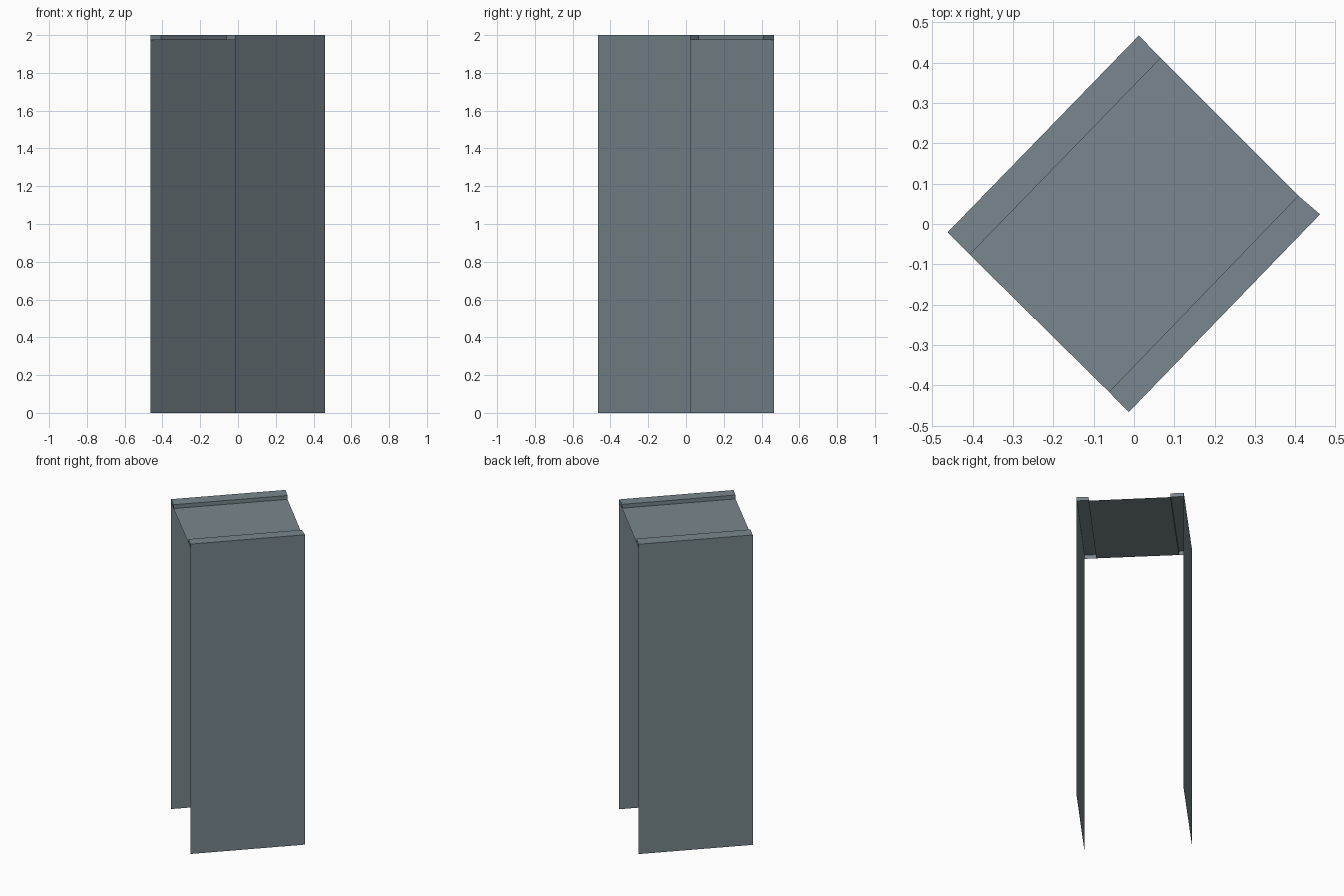
import bpy
import bmesh

cube = bpy.data.objects.get("Cube")
if cube:
    bpy.data.objects.remove(cube, do_unlink=True)

TOP = 2.0
DECK = 1.975

# Single slate grey finish
slate = bpy.data.materials.new("slate_grey")
slate.use_nodes = True
colour = (0.188, 0.242, 0.266, 1.0)
slate.diffuse_color = colour
slate.node_tree.nodes["Principled BSDF"].inputs["Base Color"].default_value = colour


def sheet_object(name, quads):
    """Make an open shell from quads, joining shared corners."""
    bm = bmesh.new()
    for quad in quads:
        bm.faces.new([bm.verts.new(corner) for corner in quad])
    bmesh.ops.remove_doubles(bm, verts=bm.verts, dist=0.0001)
    mesh = bpy.data.meshes.new(name)
    bm.to_mesh(mesh)
    bm.free()
    mesh.materials.append(slate)
    obj = bpy.data.objects.new(name, mesh)
    bpy.context.scene.collection.objects.link(obj)
    return obj


def at(point, z):
    return (point[0], point[1], z)


def side_wall(name, a, b, inner_a, inner_b):
    """Tall sheet wall with a raised rim, open underneath."""
    wall = [at(b, 0), at(a, 0), at(a, TOP), at(b, TOP)]
    rim = [at(p, TOP) for p in (b, a, inner_a, inner_b)]
    step = [at(inner_b, TOP), at(inner_a, TOP), at(inner_a, DECK), at(inner_b, DECK)]
    cap_a = [at(inner_a, TOP), at(a, TOP), at(a, DECK), at(inner_a, DECK)]
    cap_b = [at(b, TOP), at(inner_b, TOP), at(inner_b, DECK), at(b, DECK)]
    return sheet_object(name, [wall, rim, step, cap_a, cap_b])


# Plan corners: outer ends, then the inner ends of the rim
back_right = [(-0.462, -0.021), (0.012, 0.467), (-0.407, -0.076), (0.066, 0.411)]
front_left = [(0.461, 0.024), (-0.013, -0.466), (0.407, 0.070), (-0.062, -0.416)]

side_wall("back_right_wall", *back_right)
side_wall("front_left_wall", *front_left)

# Recessed deck between the rims
deck = [back_right[3], back_right[2], front_left[3], front_left[2]]
sheet_object("recessed_deck", [[at(p, DECK) for p in deck]])
